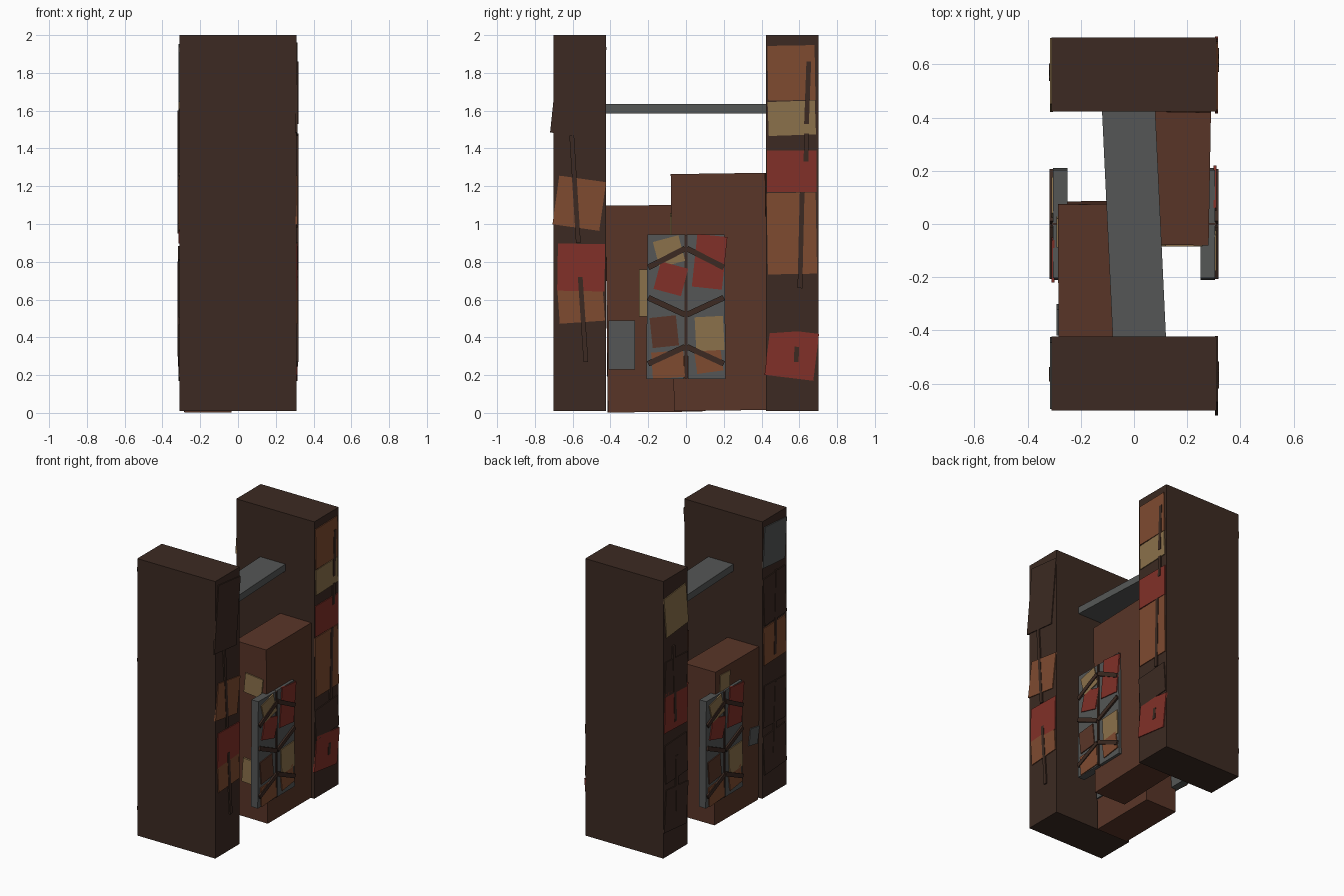
import bpy, bmesh
from math import radians, atan2, hypot

COLORS = {
    "dark": (0.045, 0.023, 0.016, 1), "brown": (0.10, 0.036, 0.021, 1),
    "orange": (0.21, 0.07, 0.03, 1), "red": (0.22, 0.03, 0.021, 1),
    "tan": (0.26, 0.165, 0.07, 1), "steel": (0.09, 0.094, 0.092, 1),
}
MATS = {}
for key, rgba in COLORS.items():
    MATS[key] = bpy.data.materials.new(key)
    MATS[key].diffuse_color = rgba


def box(name, loc, size, color, rot=(0, 0, 0)):
    bm = bmesh.new()
    bmesh.ops.create_cube(bm, size=1)
    bmesh.ops.scale(bm, vec=size, verts=bm.verts)
    me = bpy.data.meshes.new(name)
    bm.to_mesh(me)
    bm.free()
    me.materials.append(MATS[color])
    ob = bpy.data.objects.new(name, me)
    ob.location = loc
    ob.rotation_euler = [radians(a) for a in rot]
    bpy.context.collection.objects.link(ob)
    return ob


def patch(name, side, x, y, z, w, h, color, rot=0, t=0.012):
    """Thin plate lying on the +x or -x face, turned in its own plane."""
    return box(name, (side * x, y, z), (t, w, h), color, (rot, 0, 0))


def strap(name, side, x, a, b, width=0.03):
    dy, dz = b[0] - a[0], b[1] - a[1]
    ob = patch(name, side, x, (a[0] + b[0]) / 2, (a[1] + b[1]) / 2, hypot(dy, dz), width, "dark")
    ob.rotation_euler[0] = atan2(dz, dy)


# Pillars
for s, n in ((-1, "front"), (1, "back")):
    box(n + "_pillar", (0, s * 0.562, 1.005), (0.62, 0.278, 1.99), "dark")

# Overhead beam and the two staggered blocks
box("overhead_beam", (0, 0, 1.61), (0.2, 0.9, 0.05), "steel", (0, 0, 2.7))
box("tall_block", (0.16, 0.18, 0.64), (0.25, 0.5, 1.255), "brown", (0.8, 0, -1))
box("low_block", (-0.16, -0.17, 0.552), (0.25, 0.5, 1.095), "brown", (0.6, 0, 0.3))

# Small plates on the blocks
box("block_plate_upper", (0.18, -0.075, 0.98), (0.14, 0.018, 0.14), "tan", (0, 6, 0))
box("block_plate_lower", (0.15, -0.073, 0.35), (0.12, 0.014, 0.17), "tan", (0, 4, 0))
patch("inner_plate_tan", 1, -0.03, -0.17, 0.635, 0.16, 0.25, "tan")
patch("inner_plate_steel", 1, -0.03, -0.34, 0.36, 0.14, 0.26, "steel")
patch("inner_plate_left", -1, -0.03, 0.28, 0.63, 0.15, 0.25, "tan")
patch("low_block_plate", -1, 0.285, -0.03, 1.0, 0.11, 0.12, "tan", 4)
patch("low_block_plate_steel", -1, 0.285, -0.36, 0.48, 0.1, 0.12, "steel", 10)

# Pillar patches: side, y, z, width, height, colour, turn
PILLAR_PATCHES = [
    (1, 0.558, 1.80, 0.25, 0.29, "orange", 1), (1, 0.56, 1.56, 0.25, 0.18, "tan", 2),
    (1, 0.56, 1.28, 0.26, 0.22, "red", 0), (1, 0.56, 0.95, 0.26, 0.43, "orange", 1),
    (1, 0.56, 0.54, 0.26, 0.22, "dark", 4), (1, 0.56, 0.31, 0.26, 0.25, "red", -7),
    (1, -0.57, 1.71, 0.25, 0.48, "dark", -6), (1, -0.565, 1.11, 0.25, 0.26, "orange", -8),
    (1, -0.555, 0.77, 0.25, 0.25, "red", -1), (1, -0.555, 0.57, 0.24, 0.18, "orange", 4),
    (-1, 0.56, 1.74, 0.25, 0.29, "tan", -6), (-1, 0.56, 1.28, 0.25, 0.25, "dark", 3),
    (-1, 0.56, 1.04, 0.26, 0.28, "red", 2), (-1, 0.56, 0.68, 0.25, 0.28, "dark", -3),
    (-1, 0.56, 0.33, 0.25, 0.3, "dark", 5),
    (-1, -0.56, 1.80, 0.25, 0.29, "steel", 4), (-1, -0.56, 1.42, 0.25, 0.34, "dark", -3),
    (-1, -0.56, 1.10, 0.25, 0.27, "orange", -2), (-1, -0.56, 0.66, 0.25, 0.3, "dark", 2),
    (-1, -0.56, 0.32, 0.25, 0.28, "dark", -4),
]
for i, (s, y, z, w, h, c, r) in enumerate(PILLAR_PATCHES):
    patch(f"pillar_patch_{i}", s, 0.31, y, z, w, h, c, r)

# Dark trim strips over the pillar patches
STRIPS = [
    (1, (0.65, 1.86), (0.638, 1.53)), (1, (0.638, 1.48), (0.635, 1.33)),
    (1, (0.615, 1.17), (0.603, 0.66)), (1, (0.587, 0.35), (0.583, 0.27)),
    (1, (-0.605, 1.47), (-0.57, 0.9)), (1, (-0.56, 0.72), (-0.53, 0.27)),
    (-1, (0.59, 1.5), (0.57, 0.95)), (-1, (0.56, 0.7), (0.55, 0.3)),
    (-1, (-0.58, 1.6), (-0.56, 1.0)), (-1, (-0.57, 0.8), (-0.55, 0.3)),
]
for i, (s, a, b) in enumerate(STRIPS):
    strap(f"pillar_strip_{i}", s, 0.313, a, b, 0.025)

# Patched double panels on both sides: y, z, width, height, colour, turn
DOOR_PATCHES = [
    (0.125, 0.80, 0.16, 0.28, "red", -6), (-0.08, 0.71, 0.15, 0.15, "red", -15),
    (-0.09, 0.855, 0.14, 0.14, "tan", 15), (-0.115, 0.43, 0.14, 0.16, "brown", 6),
    (0.125, 0.42, 0.15, 0.18, "tan", 3), (-0.095, 0.255, 0.17, 0.14, "orange", 4),
    (0.12, 0.28, 0.14, 0.13, "orange", 8),
]
CHEVRONS = [(0.77, 0.87), (0.61, 0.52), (0.26, 0.35)]
for s, n in ((1, "right"), (-1, "left")):
    for k in (-1, 1):
        box(f"{n}_panel", (s * 0.277, k * 0.107, 0.562), (0.054, 0.2, 0.765), "steel", (k * 0.5, 0, 0))
        for j, (outer, inner) in enumerate(CHEVRONS):
            strap(f"{n}_panel_strap_{j}", s, 0.311, (k * 0.2, outer), (k * 0.005, inner))
    box(f"{n}_panel_seam", (s * 0.285, 0, 0.562), (0.05, 0.016, 0.76), "dark")
    for j, (y, z, w, h, c, r) in enumerate(DOOR_PATCHES):
        patch(f"{n}_panel_patch_{j}", s, 0.305, y * s, z, w, h, c, r * s)
